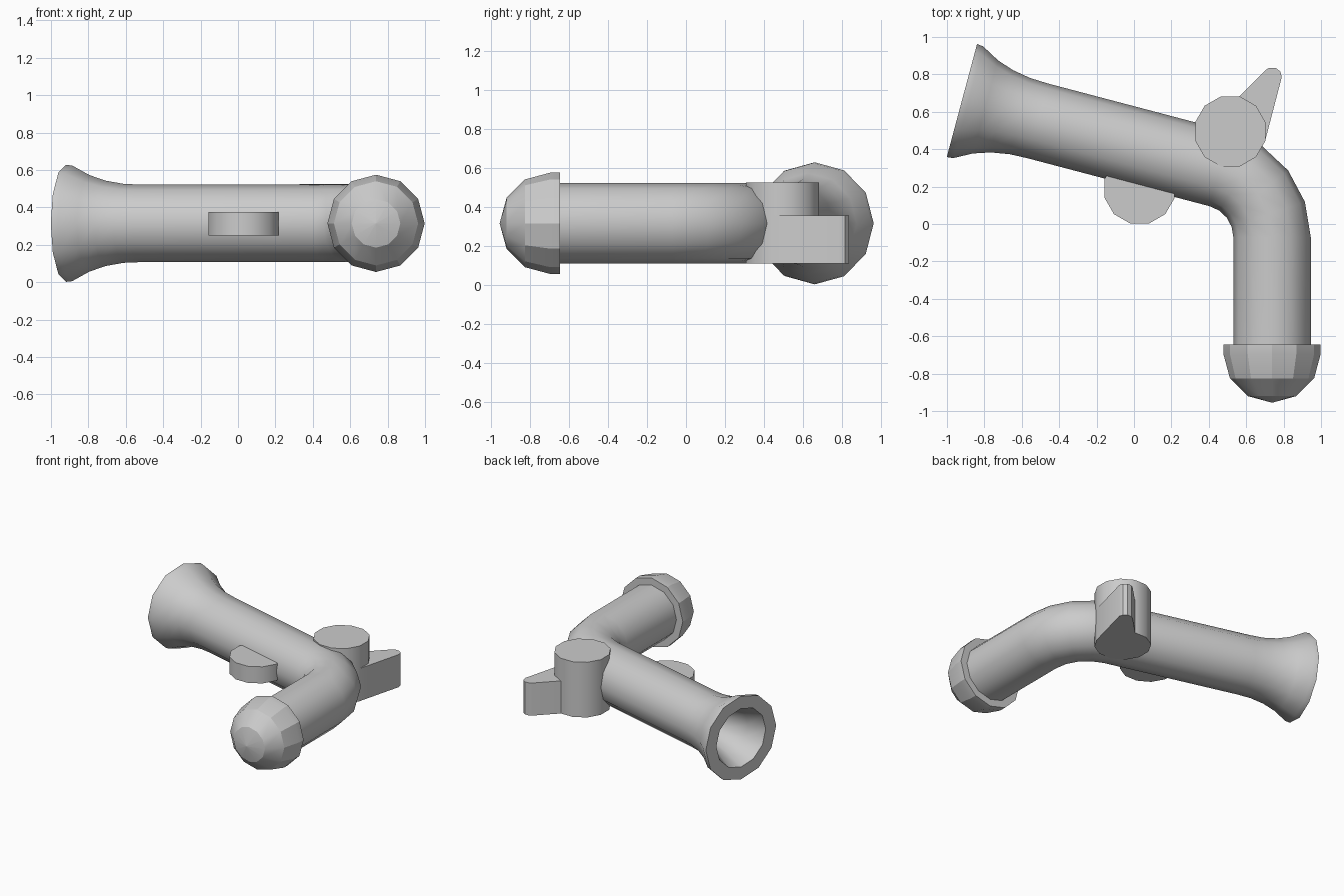
import bpy
import bmesh
from math import sin, cos, pi, radians
from mathutils import Vector

cube = bpy.data.objects.get("Cube")
if cube:
    bpy.data.objects.remove(cube, do_unlink=True)

SIDES = 12
MID_Z = 0.315
TUBE_R = 0.207

metal = bpy.data.materials.new("plain_grey")
metal.use_nodes = True
GREY = (0.6, 0.6, 0.6, 1)
metal.diffuse_color = GREY
metal.node_tree.nodes["Principled BSDF"].inputs["Base Color"].default_value = GREY


def finish(name, bm, angle):
    """Turn a bmesh into a shaded object."""
    bmesh.ops.recalc_face_normals(bm, faces=bm.faces)
    mesh = bpy.data.meshes.new(name)
    bm.to_mesh(mesh)
    bm.free()
    obj = bpy.data.objects.new(name, mesh)
    bpy.context.collection.objects.link(obj)
    mesh.materials.append(metal)
    bpy.ops.object.select_all(action='DESELECT')
    obj.select_set(True)
    bpy.context.view_layer.objects.active = obj
    bpy.ops.object.shade_smooth_by_angle(angle=radians(angle))
    return obj


def loft(name, rings, angle):
    """Skin rings given as (centre, heading, radius) and close both ends."""
    bm = bmesh.new()
    loops = []
    for (x, y), heading, r in rings:
        side = Vector((-sin(heading), cos(heading), 0))
        centre = Vector((x, y, MID_Z))
        loops.append([bm.verts.new(centre + r * (side * sin(t) + Vector((0, 0, cos(t)))))
                      for t in (2 * pi * k / SIDES for k in range(SIDES))])
    for a, b in zip(loops, loops[1:]):
        for k in range(SIDES):
            j = (k + 1) % SIDES
            bm.faces.new((a[k], a[j], b[j], b[k]))
    bm.faces.new(loops[0])
    bm.faces.new(loops[-1])
    return finish(name, bm, angle)


def prism(name, outline, z0, z1):
    """Extrude a plan outline between two heights."""
    bm = bmesh.new()
    base = bm.faces.new([bm.verts.new((x, y, z0)) for x, y in outline])
    top = bmesh.ops.extrude_face_region(bm, geom=[base])["geom"]
    bmesh.ops.translate(bm, vec=(0, 0, z1 - z0),
                        verts=[v for v in top if isinstance(v, bmesh.types.BMVert)])
    return finish(name, bm, 31)


def disc(name, x, y, z0, z1, r=0.194):
    turns = [2 * pi * (k + 0.5) / SIDES for k in range(SIDES)]
    prism(name, [(x + r * cos(t), y + r * sin(t)) for t in turns], z0, z1)


# Barrel with bore and flared mouth, bend and grip in one skin
aim = radians(-15)
mouth = Vector((-0.92, 0.66))
along = Vector((cos(aim), sin(aim)))
bore = [(0.6, 0.11), (0.3, 0.13), (0.13, 0.17), (0, 0.22)]
flare = [(0, 0.313), (0.035, 0.309), (0.13, 0.258), (0.22, 0.228), (0.32, 0.211), (0.42, TUBE_R)]
rings = [(mouth + along * s, aim, r) for s, r in bore + flare]
bend_x, bend_y, bend_r = 0.36, -0.07, 0.378
for k in range(5):
    t = radians(75) * (1 - k / 4)
    rings.append(((bend_x + bend_r * cos(t), bend_y + bend_r * sin(t)), t - pi / 2, TUBE_R))
grip_x = bend_x + bend_r
rings.append(((grip_x, -0.67), -pi / 2, TUBE_R))
loft("barrel_and_grip", rings, 31)

# Domed cap on the end of the grip
cap_r, cap_y = 0.26, -0.695
cap = [((grip_x, -0.645), -pi / 2, cap_r)]
for deg in (0, 30, 60, 89.5):
    t = radians(deg)
    cap.append(((grip_x, cap_y - cap_r * sin(t)), -pi / 2, cap_r * cos(t)))
loft("grip_cap", cap, 29)

# Trigger, lock drum and hammer
disc("trigger", 0.03, 0.19, 0.25, 0.375)
disc("lock_drum", 0.515, 0.495, 0.11, 0.525)
prism("hammer", [(0.5, 0.62), (0.6, 0.4), (0.70, 0.44), (0.79, 0.785), (0.783, 0.815),
                 (0.757, 0.835), (0.722, 0.835), (0.70, 0.82)], 0.11, 0.355)
